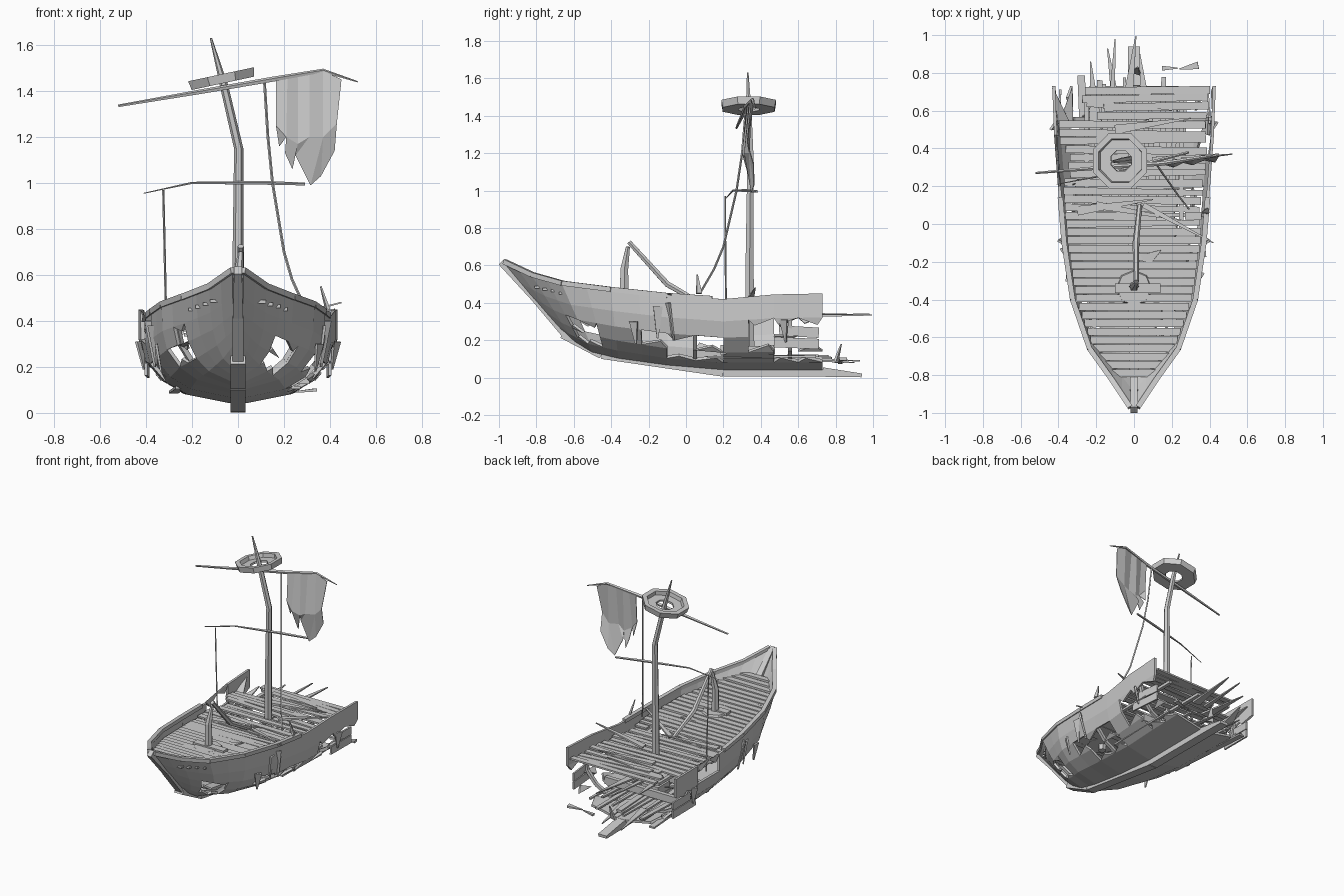
import bpy, bmesh, math, random
from mathutils import Vector, Matrix

if "Cube" in bpy.data.objects:
    bpy.data.objects.remove(bpy.data.objects["Cube"])
random.seed(4)
U = random.uniform


def make(name, bm, thick=0, offset=-1):
    bmesh.ops.recalc_face_normals(bm, faces=bm.faces)
    me = bpy.data.meshes.new(name)
    bm.to_mesh(me)
    bm.free()
    ob = bpy.data.objects.new(name, me)
    bpy.context.collection.objects.link(ob)
    if thick:
        m = ob.modifiers.new("thickness", 'SOLIDIFY')
        m.thickness, m.offset = thick, offset
    return ob


def beam(bm, a, b, w, h, w2=None, h2=None):
    """Tapered rectangular timber from a to b; w sideways, h upward."""
    a, b = Vector(a), Vector(b)
    d = (b - a).normalized()
    side = d.cross(Vector((0, 0, 1)))
    side = side.normalized() if side.length > .05 else Vector((1, 0, 0))
    up = side.cross(d)
    ends = []
    for p, ww, hh in ((a, w, h), (b, w if w2 is None else w2, h if h2 is None else h2)):
        ends.append([bm.verts.new(p + side * ww * i / 2 + up * hh * j / 2)
                     for i, j in ((-1, -1), (1, -1), (1, 1), (-1, 1))])
    bm.faces.new(ends[0][::-1])
    bm.faces.new(ends[1])
    for i in range(4):
        k = (i + 1) % 4
        bm.faces.new((ends[0][i], ends[0][k], ends[1][k], ends[1][i]))


def rod(name, pts, radii, n=6):
    """Low-poly round spar or rope following a path."""
    bm = bmesh.new()
    pts = [Vector(p) for p in pts]
    rings = []
    for i, p in enumerate(pts):
        d = (pts[min(i + 1, len(pts) - 1)] - pts[max(i - 1, 0)]).normalized()
        u = d.cross(Vector((0, 1, 0))).normalized()
        v = d.cross(u)
        rings.append([bm.verts.new(p + radii[i] * (u * math.cos(t) + v * math.sin(t)))
                      for t in (math.tau * k / n for k in range(n))])
    for r, s in zip(rings, rings[1:]):
        for k in range(n):
            bm.faces.new((r[k], r[(k + 1) % n], s[(k + 1) % n], s[k]))
    bm.faces.new(rings[0][::-1])
    bm.faces.new(rings[-1])
    return make(name, bm)


# hull stations: sheer y, half width, sheer z, keel y, keel z
ST = [(-.97, .02, .62, -.66, .25), (-.82, .12, .55, -.59, .19), (-.66, .235, .505, -.5, .14),
      (-.4, .325, .472, -.36, .11), (-.1, .37, .44, -.1, .075), (.2, .395, .42, .2, .05),
      (.47, .415, .445, .47, .05), (.73, .425, .45, .73, .05)]
SEC = [(.08, 0), (.55, .1), (.78, .24), (.95, .45), (1, .68), (1, 1)]   # midship section
BOW = [(.08, 0), (.5, .16), (.72, .32), (.86, .5), (.94, .7), (1, 1)]   # bow section


def hull_point(s, row, side):
    i = min(int(s), 6)
    f = s - i
    sy, w, sz, ky, kz = [a + (b - a) * f for a, b in zip(ST[i], ST[i + 1])]
    t = min(1, s / 4)
    xf, zf = [a + (b - a) * t for a, b in zip(BOW[row], SEC[row])]
    return Vector((side * xf * w, ky + (sy - ky) * zf, kz + (sz - kz) * zf))


def sheer(y):
    for a, b in zip(ST, ST[1:]):
        if y <= b[0]:
            f = (y - a[0]) / (b[0] - a[0])
            return a[1] + (b[1] - a[1]) * f, a[2] + (b[2] - a[2]) * f
    return ST[-1][1:3]


# planked hull with broken cells left as splinters
HOLES = {(1, 1): (3, 4, 8, 9, 12, 13), (1, 2): (3, 4, 7, 8, 9, 11, 12, 13), (1, 3): (11, 12, 13),
         (-1, 1): (12, 13), (-1, 2): (4, 5, 9, 12, 13), (-1, 3): (4, 12, 13),
         (-1, 4): (10, 11)}
for side, label in ((1, "right"), (-1, "left")):
    bm = bmesh.new()
    for row in range(5):
        for j in range(14):
            q = [hull_point(j / 2, row, side), hull_point((j + 1) / 2, row, side),
                 hull_point((j + 1) / 2, row + 1, side), hull_point(j / 2, row + 1, side)]
            if j not in HOLES.get((side, row), ()):
                bm.faces.new([bm.verts.new(p) for p in q])
                continue
            # one splinter along the lower or upper edge of the gap
            a, b, c, d = q if row == 1 or (row == 2 and j % 2) else q[::-1]
            tip = a.lerp(d, U(.2, .5)).lerp(b.lerp(c, .4), U(.1, .9))
            bm.faces.new([bm.verts.new(p) for p in (a, b, tip)])
    bmesh.ops.remove_doubles(bm, verts=bm.verts, dist=.0005)
    hull = make("hull_" + label, bm, .016, 0)

    # rail along the sheer line
    bm = bmesh.new()
    pts = [hull_point(s, 5, side) for s in (0, 1, 2, 3, 4, 4.8)]
    for a, b in zip(pts, pts[1:]):
        beam(bm, a, b, .028, .026)
    make("rail_" + label, bm)

    # inner frames
    bm = bmesh.new()
    for s in (2.5, 4.5, 6.4):
        p = [hull_point(s, r, side) * .97 + Vector((0, 0, .012)) for r in range(5)]
        for a, b in zip(p, p[1:]):
            beam(bm, a, b, .022, .022)
    make("ribs_" + label, bm)

    # torn planks hanging off the sides
    bm = bmesh.new()
    for y, z, dz in ((-.28, .3, -.12), (-.15, .38, -.17), (-.1, .4, -.2), (.52, .31, -.12)):
        x = side * (sheer(y)[0] + .012)
        beam(bm, (x, y, z), (x - side * .02, y + U(-.02, .04), z + dz), .05, .012, .008, .008)
    for y, z in ((.5, .2), (.56, .26)):
        beam(bm, (side * .40, y - .03, z - .01), (side * .39, .71, z - .02), .012, .055)
    make("torn_planks_" + label, bm)

# keel and stem
bm = bmesh.new()
KEEL = [(-.66, .235), (-.45, .125), (.2, .03), (.73, .03), (.94, .012)]
for (a, b), (c, d) in zip(KEEL, KEEL[1:]):
    beam(bm, (0, a, b), (0, c, d), .065, .05, .065, .05 if c < .9 else .02)
make("keel", bm)
bm = bmesh.new()
beam(bm, (0, -.64, .24), (0, -.8, .43), .05, .06)
beam(bm, (0, -.79, .42), (0, -.985, .62), .045, .06, .035, .045)
make("stem", bm)

# fore deck and broken aft deck
bm = bmesh.new()
y = -.79
while y < -.03:
    w, z = sheer(y)
    w -= .02
    beam(bm, (-w, y, z - .055), (w, y, z - .055 + U(-.004, .004)), .04, .014)
    y += .044
make("fore_deck", bm)
bm = bmesh.new()
y = 0
while y < .73:
    w = sheer(y)[0] - .02
    left, right = -w, w - U(0, .02)
    if .2 < y < .42:
        left = -.32 + U(-.06, .02)
    if y > .56:
        left = U(-.28, -.15)
    z, dz, sk = .37 + U(-.01, .01), U(-.015, .015), U(-.012, .012)
    if .02 < y < .07:
        beam(bm, (left, y, z), (.12, y + sk, z), .04, .012)
        beam(bm, (.27, y, z), (right, y, z), .04, .012)
    elif .31 < y < .37:
        beam(bm, (left, y, z), (-.03, y, z), .038, .012)
        beam(bm, (.03, y, z), (right, y, z), .038, .012)
    else:
        beam(bm, (left, y, z - dz), (right, y + sk, z + dz), .04, .012, U(.025, .042))
    y += .044
make("aft_deck", bm)
bm = bmesh.new()
for x in (-.25, 0, .25):
    beam(bm, (x, -.03, .35), (x, .68, .35), .025, .02)
make("deck_beams", bm)

# lower deck inside the stern
bm = bmesh.new()
for i in range(11):
    x = -.25 + i * .05
    beam(bm, (x, .1 + U(0, .05), .11), (x + U(-.03, .03), U(.62, .8), .1 + U(-.01, .02)),
         .044, .012, U(.01, .044))
for y in (.2, .46):
    beam(bm, (-.31, y, .15), (.31, y, .15), .03, .05)
make("lower_deck", bm)

# splinters and loose boards
bm = bmesh.new()
for a, b, w in [((-.2, .5, .34), (-.23, .86, .34), .07), ((-.12, .6, .33), (-.1, .98, .34), .035),
                ((-.04, .6, .33), (.01, .995, .335), .06), ((.07, .55, .1), (.03, .9, .08), .06),
                ((-.09, .6, .1), (-.14, .93, .09), .05), ((.01, .8, .08), (.02, .83, .18), .05),
                ((.15, .825, .08), (.23, .825, .09), .025), ((.34, .84, .1), (.24, .82, .09), .04),
                ((-.36, .5, .33), (-.43, .72, .42), .07), ((-.36, .52, .3), (-.33, .71, .36), .08),
                ((-.2, .1, .38), (.25, .02, .4), .04), ((.05, .1, .385), (.42, -.1, .45), .03),
                ((-.3, .07, .385), (.1, .13, .4), .05), ((.1, .33, .39), (.45, .37, .48), .05),
                ((.05, -.2, .39), (.14, -.14, .41), .08), ((.39, .07, .45), (.36, .06, .55), .03),
                ((-.22, -.54, .435), (-.08, -.52, .43), .02),
                ((-.1, .5, .39), (.3, .56, .4), .05), ((-.25, .64, .385), (.2, .6, .39), .04)]:
    beam(bm, a, b, w, .014, .006, .006)
make("loose_boards", bm)

# leaning main mast, mast step and broken fore mast
rod("main_mast", [(0, .34, .06), (0, .34, .6), (.003, .345, 1.15), (-.06, .335, 1.42), (-.118, .33, 1.63)],
    [.03, .025, .02, .018, .005])
bm = bmesh.new()
beam(bm, (0, .34, .08), (0, .34, .17), .13, .13)
make("mast_step", bm)
rod("fore_mast_stump", [(0, -.33, .36), (0, -.33, .58), (.012, -.31, .7)], [.028, .024, .012])
rod("fallen_fore_mast", [(.012, -.305, .725), (.01, -.1, .5), (.03, .1, .385)], [.014, .018, .013])
rod("mast_collar", [(.0, -.34, .4), (.0, -.34, .425)], [.1, .09], 8)
bm = bmesh.new()
beam(bm, (-.1, -.34, .425), (.14, -.34, .425), .05, .02)
make("collar_cleat", bm)

# octagonal lookout: shallow tray with a hole in the floor
bm = bmesh.new()
bands = []
for r, z in ((.06, -.02), (.15, -.02), (.158, .02), (.125, .02), (.12, -.006), (.06, -.006)):
    bands.append([bm.verts.new((r * math.cos(t), r * math.sin(t), z))
                  for t in (math.tau * (k + .5) / 8 for k in range(8))])
for r, s in zip(bands, bands[1:] + bands[:1]):
    for k in range(8):
        bm.faces.new((r[k], r[(k + 1) % 8], s[(k + 1) % 8], s[k]))
bm.transform(Matrix.Translation((-.07, .335, 1.453)) @ Matrix.Rotation(-.21, 4, 'Y'))
make("lookout", bm)

# yards and ropes
rod("upper_yard", [(-.52, .27, 1.335), (-.15, .3, 1.398), (.15, .32, 1.45), (.37, .355, 1.488), (.52, .37, 1.44)],
    [.006, .011, .012, .009, .003], 5)
rod("lower_yard", [(-.41, .21, .955), (-.2, .25, 1.0), (.1, .33, 1.0), (.29, .38, .995)],
    [.002, .005, .009, .007], 5)
rod("left_rope", [(-.325, .21, .97), (-.32, .21, .75), (-.31, .215, .28)], [.005] * 3, 4)
rod("right_rope", [(.115, .32, 1.44), (.13, .3, 1.2), (.15, .27, 1.0), (.2, .2, .7), (.235, .15, .58), (.29, .08, .46)],
    [.006] * 6, 4)

# ragged sail: top, middle and torn bottom edges joined in strips
bm = bmesh.new()
TOP = [(.165, 1.452), (.215, 1.462), (.26, 1.47), (.31, 1.48), (.37, 1.488), (.45, 1.45)]
LOW = [(.18, 1.16), (.205, 1.13), (.237, 1.06), (.25, 1.12), (.315, .99), (.36, 1.03), (.42, 1.14)]
MID = [(.165, 1.25), (.21, 1.2), (.26, 1.17), (.31, 1.2), (.37, 1.2), (.43, 1.26)]
rows = [[bm.verts.new((x, .325 + (x - .16) * .12 + dy * (1 if i % 2 else .4), z)) for i, (x, z) in enumerate(L)]
        for L, dy in ((TOP, 0), (MID, -.03), (LOW, .015))]
a, b, c = rows
for i in range(5):
    bm.faces.new((a[i], b[i], b[i + 1], a[i + 1]))
for f in ((b[0], c[0], b[1]), (b[1], c[1], c[2], b[2]), (b[2], c[3], b[3]),
          (b[3], c[3], c[4], b[4]), (b[4], c[4], c[5]), (b[4], c[5], c[6], b[5])):
    bm.faces.new(f)
make("torn_sail", bm, .004, 0)
